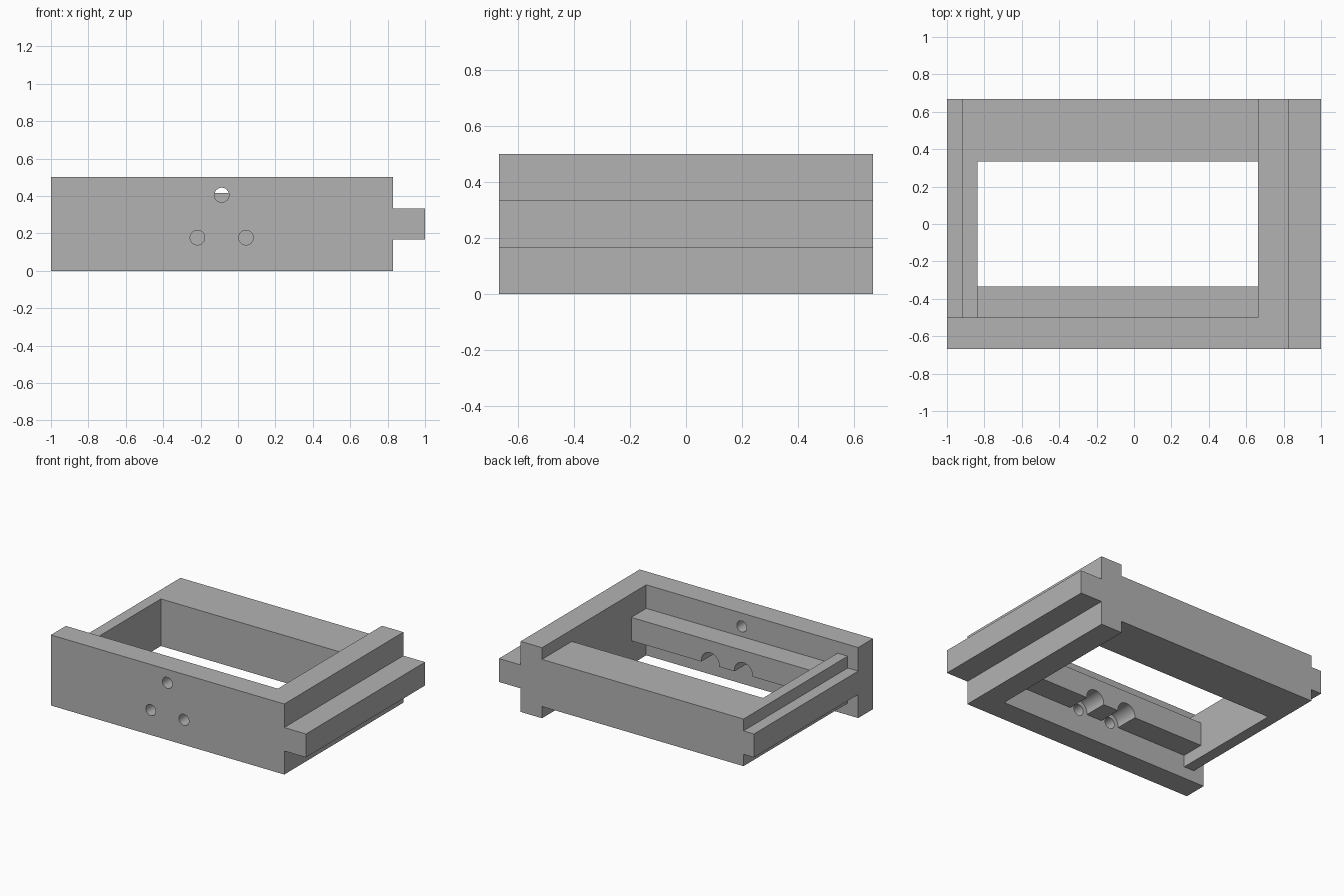
import bpy
import bmesh
import math
from mathutils import Matrix

default_cube = bpy.data.objects.get("Cube")
if default_cube:
    bpy.data.objects.remove(default_cube, do_unlink=True)

GREY = (0.45, 0.45, 0.45, 1.0)
grey = bpy.data.materials.new("plain grey")
grey.use_nodes = True
grey.diffuse_color = GREY
grey.node_tree.nodes["Principled BSDF"].inputs["Base Color"].default_value = GREY

# Main dimensions
HALF_DEPTH = 0.667
WALL_BACK = -0.5                       # inner face of the front wall
LEDGE_BACK = -0.333
OPEN_X0, OPEN_X1 = -0.838, 0.662       # opening between the side bars
TONGUE_Z = (0.167, 0.333)
LOW_Z = (0.083, 0.417)                 # shallower back and side bars
FULL_Z = (0.0, 0.5)


def finish(name, bm):
    bmesh.ops.recalc_face_normals(bm, faces=bm.faces)
    mesh = bpy.data.meshes.new(name)
    bm.to_mesh(mesh)
    bm.free()
    mesh.materials.append(grey)
    obj = bpy.data.objects.new(name, mesh)
    bpy.context.collection.objects.link(obj)
    return obj


def extrude_y(name, profile, y0, y1):
    """Extrude an x-z outline along y."""
    bm = bmesh.new()
    face = bm.faces.new([bm.verts.new((x, y0, z)) for x, z in profile])
    new = bmesh.ops.extrude_face_region(bm, geom=[face])["geom"]
    moved = [v for v in new if isinstance(v, bmesh.types.BMVert)]
    bmesh.ops.translate(bm, verts=moved, vec=(0, y1 - y0, 0))
    return finish(name, bm)


def box(name, xs, ys, zs):
    outline = [(xs[0], zs[0]), (xs[1], zs[0]), (xs[1], zs[1]), (xs[0], zs[1])]
    return extrude_y(name, outline, *ys)


def tongue_bar(name, inner, shoulder, tip, zs, ys):
    """Bar with a tongue running along its outer side."""
    t0, t1 = TONGUE_Z
    outline = [(inner, zs[0]), (shoulder, zs[0]), (shoulder, t0), (tip, t0),
               (tip, t1), (shoulder, t1), (shoulder, zs[1]), (inner, zs[1])]
    return extrude_y(name, outline, *ys)


def drill(target, x, z, radius, y0, y1):
    """Cut a round hole along y and apply it."""
    bm = bmesh.new()
    turn = Matrix.Translation((x, (y0 + y1) / 2, z)) @ Matrix.Rotation(math.pi / 2, 4, "X")
    bmesh.ops.create_cone(bm, cap_ends=True, segments=48, radius1=radius,
                          radius2=radius, depth=y1 - y0, matrix=turn)
    cutter = finish("hole_cutter", bm)
    cutter.hide_render = True
    cut = target.modifiers.new("hole", "BOOLEAN")
    cut.operation = "DIFFERENCE"
    cut.solver = "EXACT"
    cut.object = cutter
    bpy.ops.object.select_all(action="DESELECT")
    bpy.context.view_layer.objects.active = target
    target.select_set(True)
    bpy.ops.object.modifier_apply(modifier=cut.name)
    bpy.data.objects.remove(cutter, do_unlink=True)


# Frame: front wall, two tongued side bars and back bar
front_wall = box("front_wall", (-1, OPEN_X1), (-HALF_DEPTH, WALL_BACK), FULL_Z)
tongue_bar("left_bar", OPEN_X1, 0.83, 1.0, FULL_Z, (-HALF_DEPTH, HALF_DEPTH))
tongue_bar("right_bar", OPEN_X0, -0.918, -1.0, LOW_Z, (WALL_BACK, HALF_DEPTH))
box("back_bar", (OPEN_X0, OPEN_X1), (-LEDGE_BACK, HALF_DEPTH), LOW_Z)

# Ledge along the inside of the front wall
ledge = box("inner_ledge", (OPEN_X0, OPEN_X1), (WALL_BACK, LEDGE_BACK), TONGUE_Z)

# Three through holes in the wall, wider channels under the ledge
HOLE_X, SPREAD, LOW_HOLE_Z = -0.087, 0.13, 0.177
drill(front_wall, HOLE_X, 0.405, 0.039, -0.8, -0.4)
for side in (-1, 1):
    x = HOLE_X + side * SPREAD
    drill(front_wall, x, LOW_HOLE_Z, 0.039, -0.8, -0.4)
    drill(ledge, x, LOW_HOLE_Z, 0.07, -0.6, -0.2)

# Smooth the round holes and keep the corners crisp
for part in (front_wall, ledge):
    bpy.ops.object.select_all(action="DESELECT")
    bpy.context.view_layer.objects.active = part
    part.select_set(True)
    bpy.ops.object.shade_smooth_by_angle(angle=math.radians(30))
